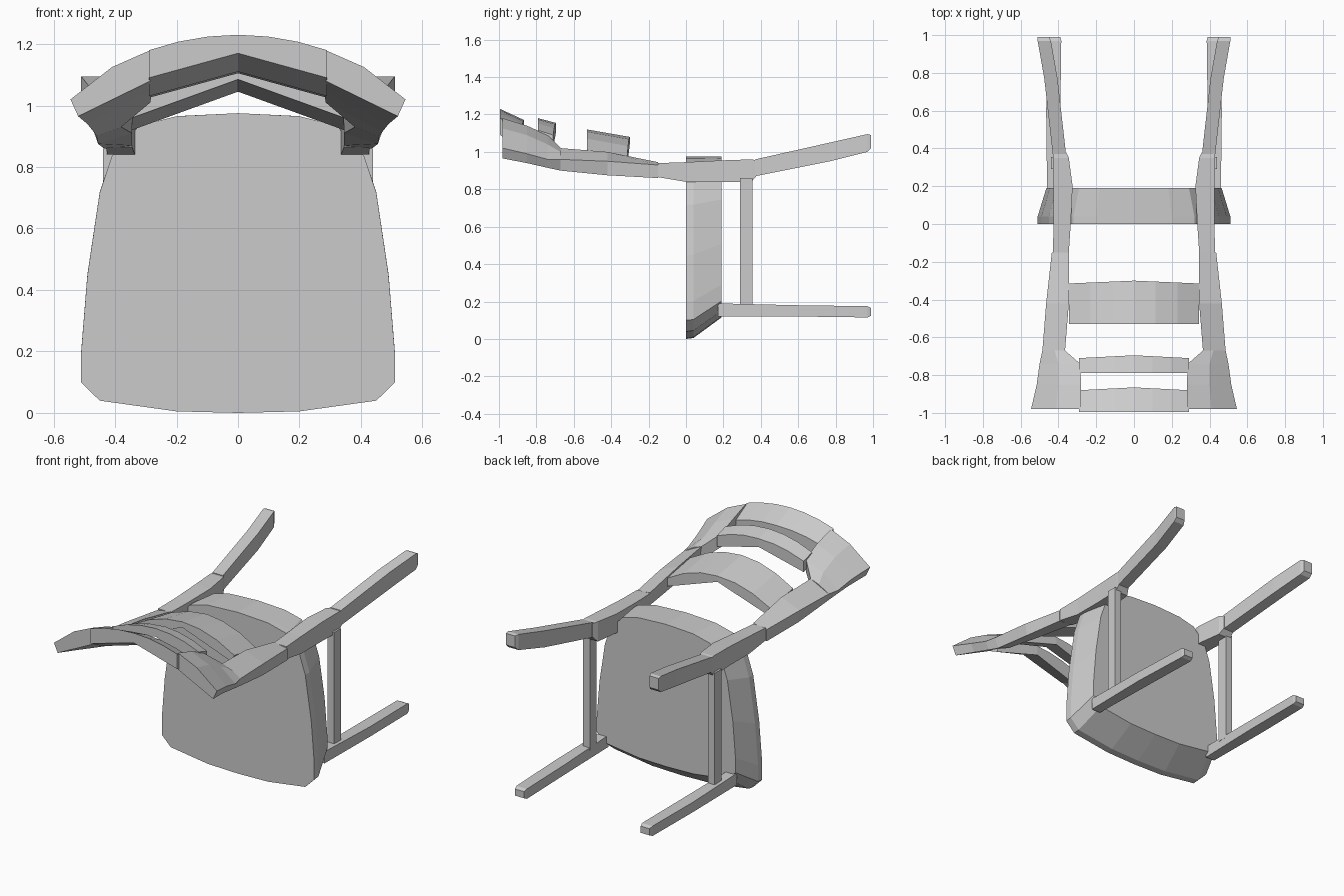
import bpy
import bmesh

cube = bpy.data.objects.get("Cube")
if cube:
    bpy.data.objects.remove(cube, do_unlink=True)

grey = bpy.data.materials.new("plain grey")
grey.use_nodes = True
colour = (0.6, 0.6, 0.6, 1)
grey.diffuse_color = colour
grey.node_tree.nodes["Principled BSDF"].inputs["Base Color"].default_value = colour


def loft(name, rings, mirrored=False):
    """Skin a row of closed rings with the same point count and cap both ends."""
    bm = bmesh.new()
    loops = [[bm.verts.new(p) for p in ring] for ring in rings]
    count = len(loops[0])
    for first, second in zip(loops, loops[1:]):
        for i in range(count):
            j = (i + 1) % count
            bm.faces.new((first[i], first[j], second[j], second[i]))
    bm.faces.new(loops[0])
    bm.faces.new(loops[-1])
    bmesh.ops.recalc_face_normals(bm, faces=bm.faces[:])
    mesh = bpy.data.meshes.new(name)
    bm.to_mesh(mesh)
    bm.free()
    mesh.materials.append(grey)
    obj = bpy.data.objects.new(name, mesh)
    bpy.context.collection.objects.link(obj)
    if mirrored:
        obj.modifiers.new("Mirror", "MIRROR")
    return obj


def box_ring(y, x0, x1, z0, z1):
    return [(x0, y, z0), (x1, y, z0), (x1, y, z1), (x0, y, z1)]


def bar(name, *sections):
    """Mirrored square bar running along y."""
    return loft(name, [box_ring(*s) for s in sections], mirrored=True)


def slat(name, half, front, back, mid_top, end_top, mid_low, end_low, drop):
    """Arched back slat: curved upper side, straight-sided lower side."""
    rings = []
    steps = 3
    for i in range(-steps, steps + 1):
        t = abs(i) / steps
        x = half * i / steps
        top = mid_top + (end_top - mid_top) * t * t
        low = mid_low + (end_low - mid_low) * t
        rear = back - 0.015 * t
        rings.append([(x, front, low), (x, front, top),
                      (x, rear, top - drop), (x, rear, low - drop)])
    return loft(name, rings)


# Seat cushion: rounded trapezoid, tapering towards its underside
half_outline = [(0, 0), (0.2, 0.005), (0.45, 0.04), (0.51, 0.1), (0.51, 0.2),
                (0.49, 0.45), (0.45, 0.72), (0.41, 0.84), (0.32, 0.94),
                (0.2, 0.97), (0, 0.98)]
outline = half_outline + [(-x, z) for x, z in half_outline[-2:0:-1]]


def seat_ring(y, width, lift):
    return [(x * width, y, lift + z * (0.975 - lift) / 0.98) for x, z in outline]


loft("seat", [seat_ring(0, 1, 0), seat_ring(0.04, 1, 0.005),
              seat_ring(0.19, 0.91, 0.115)])

# Legs and the rails joining them
bar("front_leg", (0.17, 0.4, 0.46, 0.12, 0.19), (0.6, 0.39, 0.465, 0.12, 0.18),
    (0.97, 0.385, 0.455, 0.115, 0.175), (0.99, 0.39, 0.45, 0.125, 0.165))
bar("back_leg", (0.37, 0.36, 0.43, 0.87, 0.96), (0.77, 0.405, 0.475, 0.95, 1.05),
    (0.97, 0.44, 0.51, 1, 1.095), (0.99, 0.45, 0.51, 1.02, 1.09))
bar("leg_rail", (0.29, 0.395, 0.44, 0.17, 0.86), (0.355, 0.395, 0.44, 0.17, 0.86))
bar("seat_bracket", (-0.15, 0.345, 0.43, 0.865, 0.94), (0, 0.335, 0.425, 0.84, 0.945),
    (0.2, 0.325, 0.425, 0.84, 0.955), (0.35, 0.345, 0.43, 0.84, 0.96),
    (0.38, 0.36, 0.43, 0.875, 0.955))


# Back posts and the flared head blocks above them
def side_ring(y, *points):
    return [(x, y, z) for x, z in points]


loft("back_post", [
    side_ring(-0.15, (0.435, 0.86), (0.435, 0.93), (0.345, 0.945), (0.345, 0.87)),
    side_ring(-0.42, (0.455, 0.875), (0.465, 0.95), (0.345, 1), (0.345, 0.91)),
    side_ring(-0.67, (0.46, 0.9), (0.485, 0.96), (0.365, 1.02), (0.38, 0.93)),
], mirrored=True)

loft("head_block", [
    side_ring(-0.67, (0.46, 0.9), (0.485, 0.96), (0.42, 1), (0.365, 1.02), (0.38, 0.93)),
    side_ring(-0.74, (0.47, 0.915), (0.5, 0.96), (0.4, 1.04), (0.285, 1.09), (0.285, 1.01)),
    side_ring(-0.85, (0.49, 0.94), (0.515, 0.99), (0.4, 1.09), (0.28, 1.14), (0.28, 1.05)),
    side_ring(-0.98, (0.52, 0.965), (0.545, 1.02), (0.41, 1.125), (0.285, 1.18), (0.285, 1.08)),
], mirrored=True)

# Arched slats between the posts
slat("top_slat", 0.29, -0.995, -0.865, 1.23, 1.18, 1.17, 1.09, 0.06)
slat("middle_slat", 0.29, -0.79, -0.695, 1.18, 1.115, 1.13, 1.05, 0.025)
slat("lower_slat", 0.345, -0.53, -0.3, 1.12, 1.01, 1.085, 0.96, 0.04)
